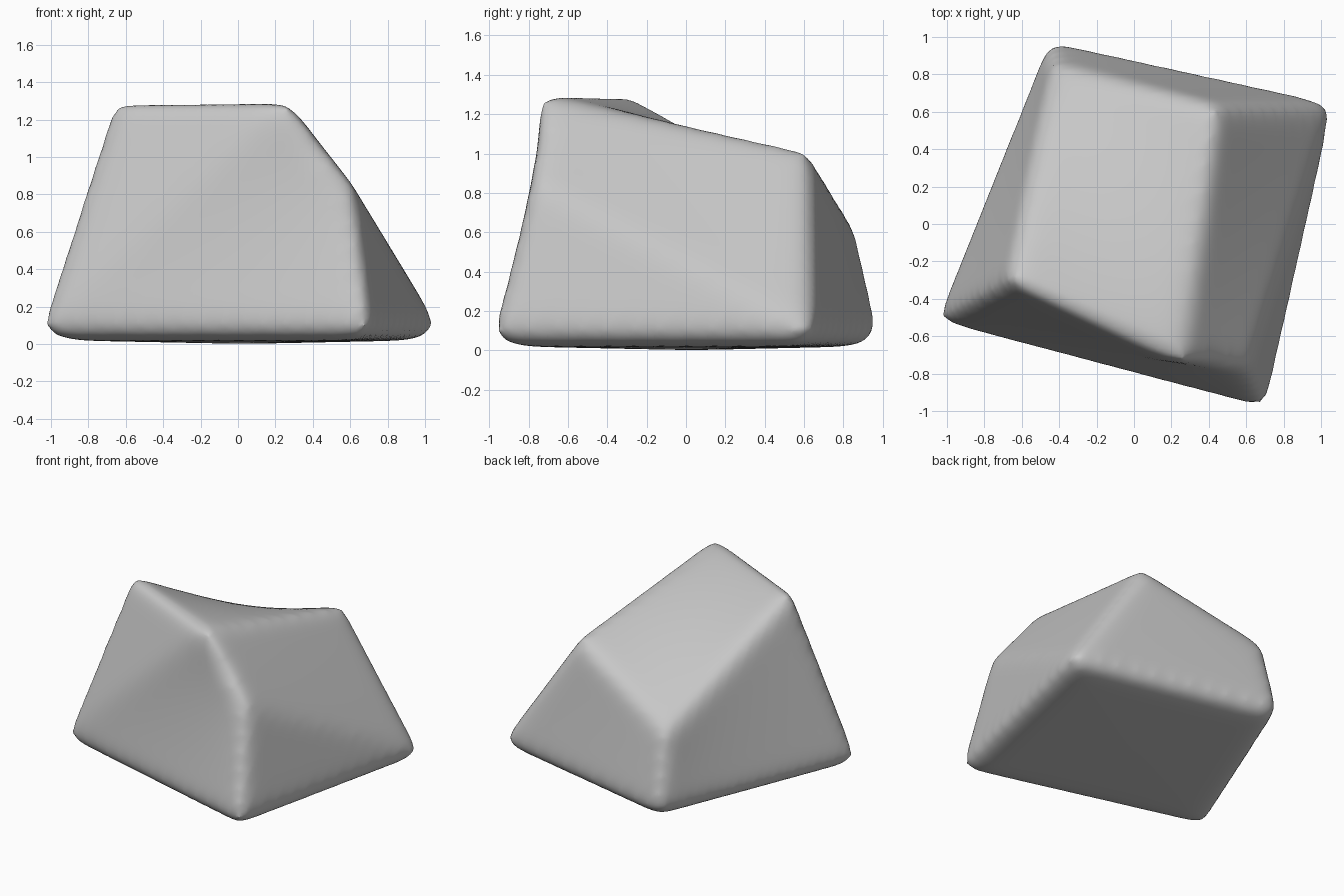
import bpy

if "Cube" in bpy.data.objects:
    bpy.data.objects.remove(bpy.data.objects["Cube"], do_unlink=True)

# Corners of the rock: wide lower ring, tucked-in foot ring, top ring,
# then the bulge on the front edge and the underside centre
lower = [(-1.07, -0.52, .09), (0.71, -1.0, .09), (1.08, 0.65, .09), (-0.46, 0.99, .09)]
foot = [(x * 0.93, y * 0.93, .02) for x, y, z in lower]
top = [(-0.67, -0.31, 1.32), (0.26, -0.75, 1.31), (0.45, 0.64, 1.02), (-0.44, 0.87, 0.62)]
extra = [(0.62, -0.79, 0.86), (0.03, 0.03, 0)]
faces = []
for i in range(4):
    j = (i + 1) % 4
    faces += [(i + 4, 13, j + 4), (i, i + 4, j + 4, j)]   # underside and its chamfer
faces += [
    (8, 9, 10, 11),                      # top
    (2, 3, 11, 10), (3, 0, 8, 11),       # back, side
    (0, 9, 8), (0, 1, 12, 9),            # front facets
    (1, 2, 12), (12, 2, 10, 9),          # other side facets
]
mesh = bpy.data.meshes.new("rock")
mesh.from_pydata(lower + foot + top + extra, [], faces)
rock = bpy.data.objects.new("rock", mesh)
bpy.context.collection.objects.link(rock)

# Plain grey stone
stone = bpy.data.materials.new("grey stone")
stone.use_nodes = True
grey = (0.57, 0.57, 0.57, 1)
stone.diffuse_color = grey
stone.node_tree.nodes["Principled BSDF"].inputs["Base Color"].default_value = grey
mesh.materials.append(stone)

# Worn, softly rounded edges
split = rock.modifiers.new("split", 'SUBSURF')
split.subdivision_type = 'SIMPLE'
split.levels = split.render_levels = 4
remesh = rock.modifiers.new("remesh", 'REMESH')
remesh.mode = 'VOXEL'
remesh.voxel_size = 0.03
remesh.use_smooth_shade = True
wear = rock.modifiers.new("wear", 'SMOOTH')
wear.factor = 0.5
wear.iterations = 60
